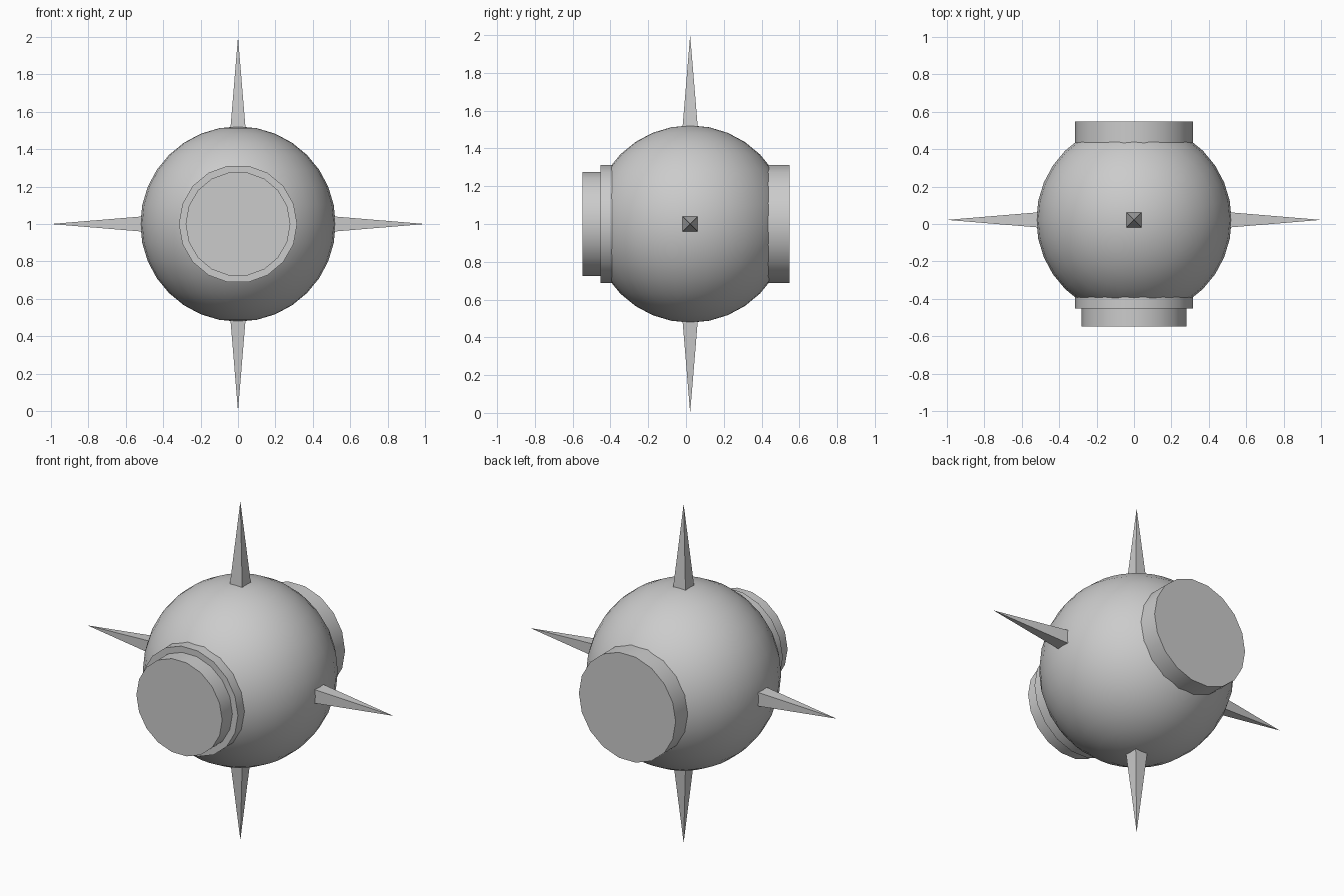
import bpy
from math import radians, pi, sqrt
from mathutils import Vector

if "Cube" in bpy.data.objects:
    bpy.data.objects.remove(bpy.data.objects["Cube"])

CENTRE = Vector((0, 0.022, 1.0))


def finish(name, smooth=True):
    obj = bpy.context.object
    obj.name = name
    if smooth:
        bpy.ops.object.shade_smooth_by_angle(angle=radians(30))
    return obj


def drum(name, radius, y0, y1):
    # 18-sided cylinder lying along y, corners at the sides
    bpy.ops.mesh.primitive_cylinder_add(
        vertices=18, radius=radius, depth=y1 - y0,
        location=(0, (y0 + y1) / 2, CENTRE.z), rotation=(pi / 2, 0, pi / 2))
    obj = bpy.context.object
    obj.rotation_euler = (pi / 2, 0, 0)
    # turn the section so a corner points along x
    for v in obj.data.vertices:
        v.co.x, v.co.y = v.co.y, -v.co.x
    return finish(name)


def spike(name, direction, base=0.42, tip=1.0, half_width=0.048):
    # Square pyramid, sides parallel to the axes
    d = Vector(direction)
    bpy.ops.mesh.primitive_cone_add(
        vertices=4, radius1=half_width * sqrt(2), radius2=0, depth=tip - base,
        location=CENTRE + d * (base + tip) / 2)
    obj = bpy.context.object
    turn = Vector((0, 0, 1)).rotation_difference(d).to_matrix().to_4x4()
    for v in obj.data.vertices:
        x, y, z = v.co
        v.co = turn @ Vector(((x - y) / sqrt(2), (x + y) / sqrt(2), z))
    return finish(name, smooth=False)


# Round body
bpy.ops.mesh.primitive_uv_sphere_add(segments=32, ring_count=16, radius=0.522, location=CENTRE)
finish("body")

# Wide barrel through the body, with a narrower front cap
drum("barrel", 0.316, -0.452, 0.548)
drum("front_cap", 0.28, -0.548, -0.44)

# Four spikes
spike("top_spike", (0, 0, 1))
spike("bottom_spike", (0, 0, -1))
spike("right_spike", (1, 0, 0))
spike("left_spike", (-1, 0, 0))
